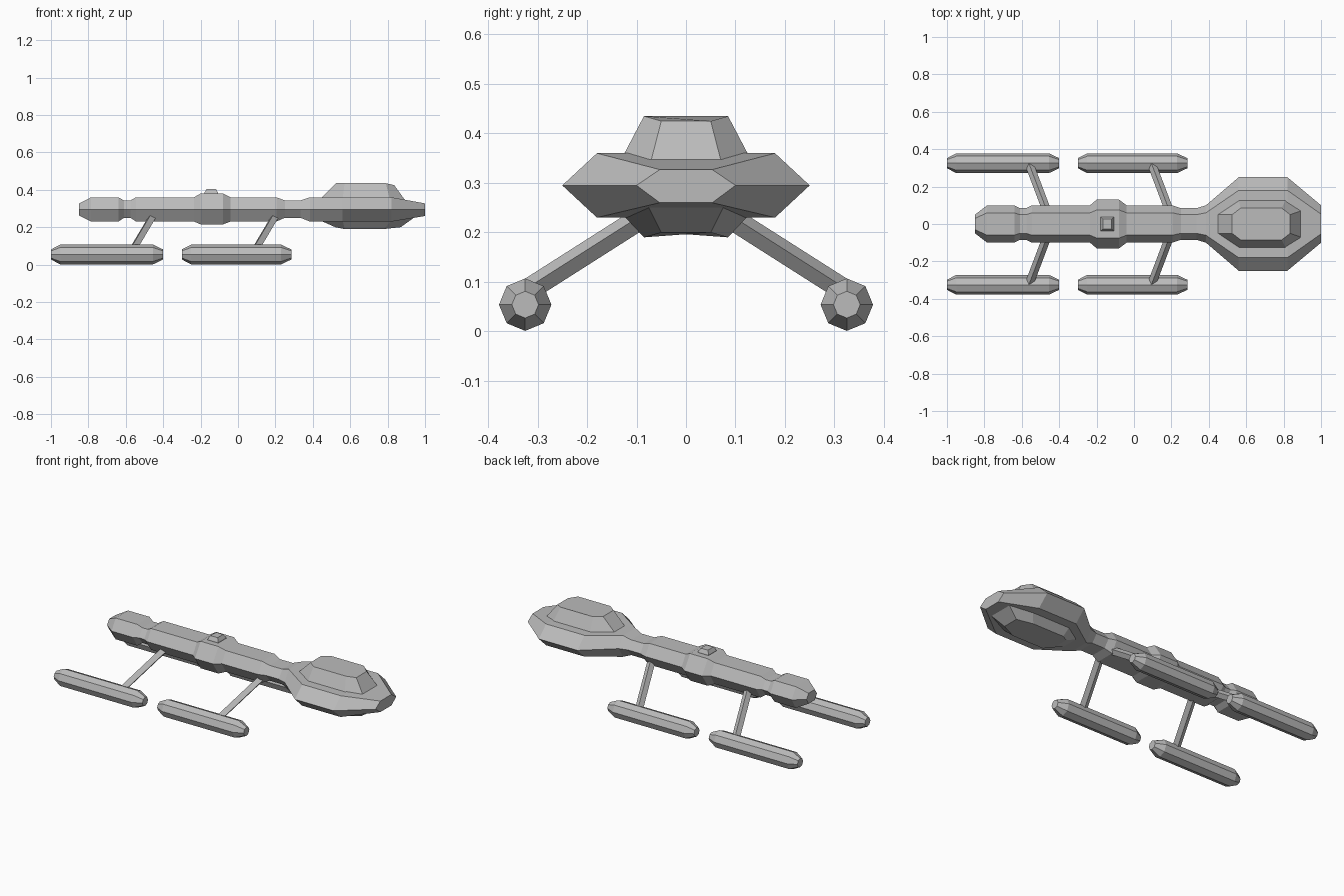
import bpy
import bmesh
from math import cos, sin, pi
from mathutils import Vector

cube = bpy.data.objects.get("Cube")
if cube:
    bpy.data.objects.remove(cube, do_unlink=True)

hull_grey = bpy.data.materials.new("hull_grey")
hull_grey.use_nodes = True
hull_grey.diffuse_color = (0.5, 0.5, 0.5, 1)
hull_grey.node_tree.nodes["Principled BSDF"].inputs["Base Color"].default_value = (0.5, 0.5, 0.5, 1)


def loft(name, rings):
    """Skin a list of equal-length rings and cap both ends."""
    bm = bmesh.new()
    loops = [[bm.verts.new(p) for p in ring] for ring in rings]
    n = len(loops[0])
    for a, b in zip(loops, loops[1:]):
        for i in range(n):
            j = (i + 1) % n
            bm.faces.new((a[i], a[j], b[j], b[i]))
    bm.faces.new(loops[0])
    bm.faces.new(loops[-1])
    bmesh.ops.recalc_face_normals(bm, faces=bm.faces)
    mesh = bpy.data.meshes.new(name)
    bm.to_mesh(mesh)
    bm.free()
    mesh.materials.append(hull_grey)
    obj = bpy.data.objects.new(name, mesh)
    bpy.context.collection.objects.link(obj)
    return obj


def hull_ring(x, wide, flat, top, low, mid=0.295):
    return [(x, wide, mid), (x, flat, top), (x, -flat, top),
            (x, -wide, mid), (x, -flat, low), (x, flat, low)]


# Six-sided hull from tail to nose: x, half width, flat half width, top, bottom
body = (0.1, 0.06, 0.36, 0.23)
neck = (0.085, 0.05, 0.343, 0.25)
bulge = (0.13, 0.075, 0.38, 0.215)
head = (0.25, 0.18, 0.36, 0.23)
stations = [
    (-0.85, (0.05, 0.03, 0.326, 0.262)), (-0.785, body), (-0.64, body),
    (-0.61, neck), (-0.575, neck), (-0.545, body), (-0.235, body),
    (-0.2, bulge), (-0.08, bulge), (-0.04, body), (0.205, body),
    (0.25, neck), (0.335, neck), (0.385, body), (0.56, head), (0.82, head),
    (1.0, (0.1, 0.053, 0.327, 0.26))]
loft("hull", [hull_ring(x, *s) for x, s in stations])


def dome_ring(ends, shoulders, z):
    """Elongated octagon; each entry is x, half width, and z is per station."""
    (x0, w0), (x3, w3) = ends
    (x1, x2), w = shoulders
    right = [(x0, w0, z[0]), (x1, w, z[1]), (x2, w, z[1]), (x3, w3, z[2])]
    return right + [(x, -y, h) for x, y, h in reversed(right)]


# Raised dome above the head and shallow dome under it
loft("upper_dome", [
    dome_ring(((0.44, 0.05), (0.905, 0.075)), ((0.56, 0.81), 0.127), (0.35, 0.355, 0.328)),
    dome_ring(((0.525, 0.05), (0.835, 0.05)), ((0.57, 0.79), 0.085), (0.435, 0.435, 0.425))])
loft("lower_dome", [
    dome_ring(((0.43, 0.05), (0.94, 0.075)), ((0.56, 0.82), 0.127), (0.24, 0.235, 0.25)),
    dome_ring(((0.52, 0.05), (0.87, 0.05)), ((0.57, 0.78), 0.085), (0.2, 0.19, 0.2))])


# Small tapered hatch on the spine
def square(cx, half_x, half_y, z):
    return [(cx + sx * half_x, sy * half_y, z)
            for sx, sy in ((1, 1), (-1, 1), (-1, -1), (1, -1))]


loft("spine_hatch", [square(-0.143, 0.038, 0.04, 0.37),
                     square(-0.143, 0.036, 0.038, 0.385),
                     square(-0.143, 0.024, 0.027, 0.405)])


# Engine pods and the struts that carry them
def pod_ring(x, y, radius):
    return [(x, y + radius * cos(i * pi / 4), 0.054 + radius * sin(i * pi / 4))
            for i in range(8)]


def strut_ring(centre, axis, radius):
    across = axis.cross(Vector((0, 0, 1))).normalized()
    up = across.cross(axis).normalized()
    return [centre + radius * (across * cos(i * pi / 2) + up * sin(i * pi / 2))
            for i in range(4)]


for side, side_name in ((1, "left"), (-1, "right")):
    for place, tail, nose, shift in (("rear", -1.0, -0.4, 0), ("front", -0.3, 0.285, 0.655)):
        y = 0.325 * side
        loft(f"{place}_{side_name}_pod", [
            pod_ring(tail, y, 0.027), pod_ring(tail + 0.05, y, 0.053),
            pod_ring(nose - 0.055, y, 0.053), pod_ring(nose, y, 0.027)])
        foot = Vector((-0.562 + shift, y, 0.08))
        root = Vector((-0.458 + shift, 0.05 * side, 0.255))
        loft(f"{place}_{side_name}_strut",
             [strut_ring(p, root - foot, 0.023) for p in (foot, root)])
